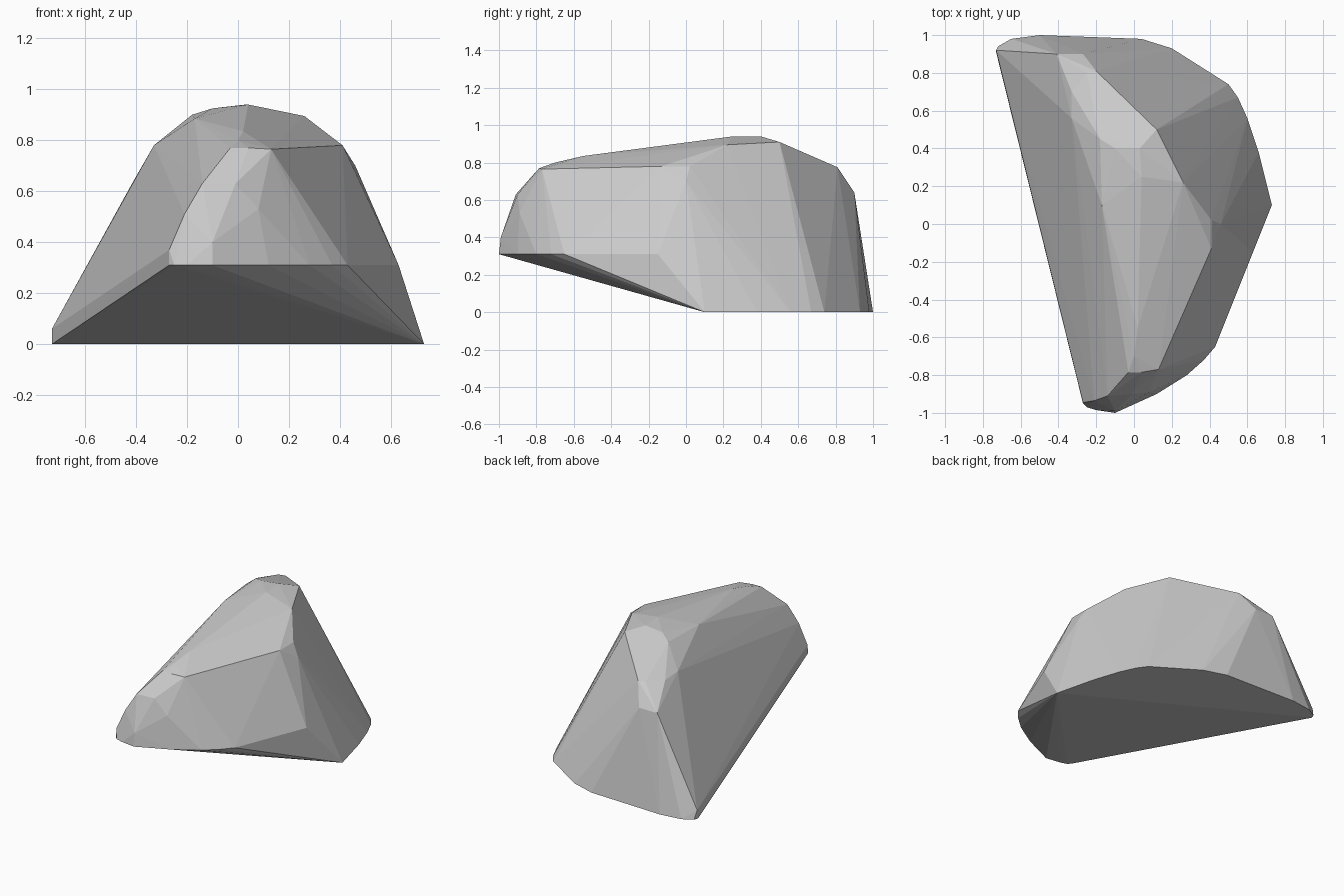
import bpy, bmesh

# Ground outline of the rock (z = 0)
base = [(-.73, .91), (-.72, .94), (-.65, .98), (-.5, 1), (.04, .98), (.2, .93),
        (.5, .74), (.55, .67), (.6, .56), (.66, .38), (.73, .1)]
# Raised lower lip at the front (z = 0.31)
lip = [(-.27, -.95), (-.25, -.97), (-.2, -.985), (-.1, -1), (.12, -.9),
       (.28, -.8), (.37, -.72), (.43, -.65), (.63, -.15)]
# Rounded nose at the front end
nose = [(-.27, -.945, .37), (-.1, -.99, .4), (-.21, -.935, .51), (-.14, -.91, .63),
        (-.01, -.9, .63), (.08, -.89, .53), (-.03, -.785, .77), (.04, -.785, .77),
        (.13, -.77, .765)]
# Crest along the top
crest = [(0, -.7, .8), (.02, -.55, .835), (-.17, .1, .885), (-.18, .45, .9),
         (-.1, .4, .925), (.04, .25, .94), (.03, .4, .94), (.12, .5, .91),
         (.26, .22, .895), (.41, .02, .78), (.41, -.13, .78), (.46, 0, .7)]
# Shoulder and back left end
back = [(-.33, .7, .77), (-.33, .56, .78), (-.25, .8, .775), (-.2, .81, .775),
        (-.41, .9, .64), (-.27, .9, .64), (-.73, .92, .06)]

points = [(x, y, 0) for x, y in base] + [(x, y, .31) for x, y in lip] + nose + crest + back

# Rock: faceted hull over the contours
bm = bmesh.new()
for p in points:
    bm.verts.new(p)
res = bmesh.ops.convex_hull(bm, input=bm.verts)
loose = {g for g in res["geom_interior"] + res["geom_unused"]
         if isinstance(g, bmesh.types.BMVert) and not g.link_faces}
bmesh.ops.delete(bm, geom=list(loose), context='VERTS')
bmesh.ops.recalc_face_normals(bm, faces=bm.faces)
mesh = bpy.data.meshes.new("rock")
bm.to_mesh(mesh)
bm.free()
rock = bpy.data.objects.new("rock", mesh)
bpy.context.collection.objects.link(rock)
